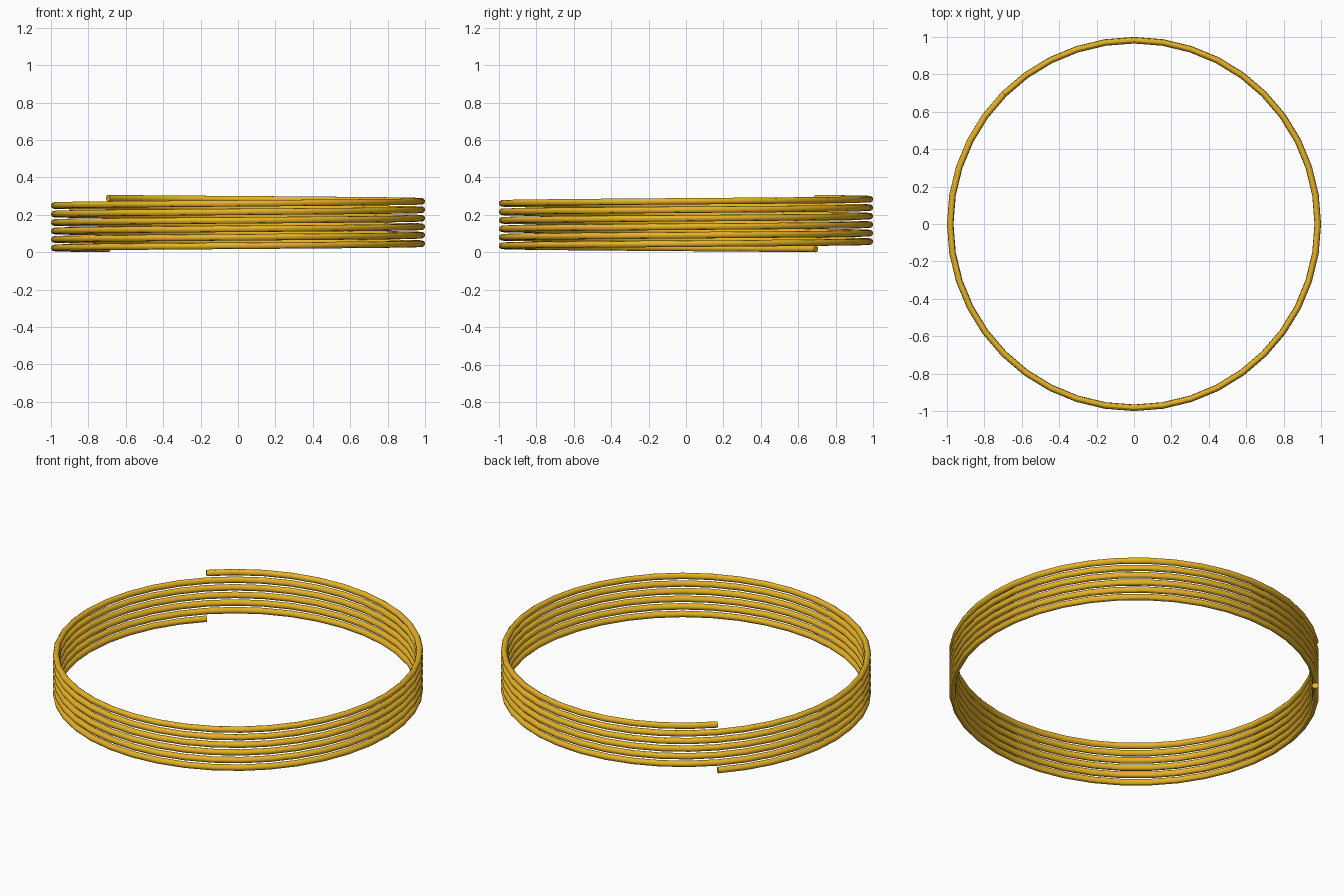
import bpy
from math import pi, cos, sin

if "Cube" in bpy.data.objects:
    bpy.data.objects.remove(bpy.data.objects["Cube"])

TURNS, STEPS = 6, 40          # coil turns and path points per turn
WIRE = 0.0175                 # wire radius
RADIUS = 1.0 - WIRE           # coil centreline radius
Z0, Z1 = WIRE, 0.2895         # centreline height at both ends
START = 0.75 * pi             # both wire ends sit at back left

# Helical path, rising anticlockwise
curve = bpy.data.curves.new("wire_coil", 'CURVE')
curve.dimensions = '3D'
path = curve.splines.new('POLY')
count = TURNS * STEPS
path.points.add(count)
for i, p in enumerate(path.points):
    a = START + 2 * pi * i / STEPS
    p.co = (RADIUS * cos(a), RADIUS * sin(a), Z0 + (Z1 - Z0) * i / count, 1)

# Round wire section with closed ends
curve.bevel_depth = WIRE
curve.bevel_resolution = 4
curve.use_fill_caps = True
coil = bpy.data.objects.new("wire_coil", curve)
bpy.context.collection.objects.link(coil)

# Golden wire
mat = bpy.data.materials.new("golden_wire")
mat.diffuse_color = (0.8, 0.45, 0.02, 1)
mat.use_nodes = True
mat.node_tree.nodes["Principled BSDF"].inputs["Base Color"].default_value = mat.diffuse_color
curve.materials.append(mat)

# Mesh with smooth sides and sharp end caps
bpy.context.view_layer.objects.active = coil
coil.select_set(True)
bpy.ops.object.convert(target='MESH')
bpy.ops.object.shade_smooth_by_angle()
